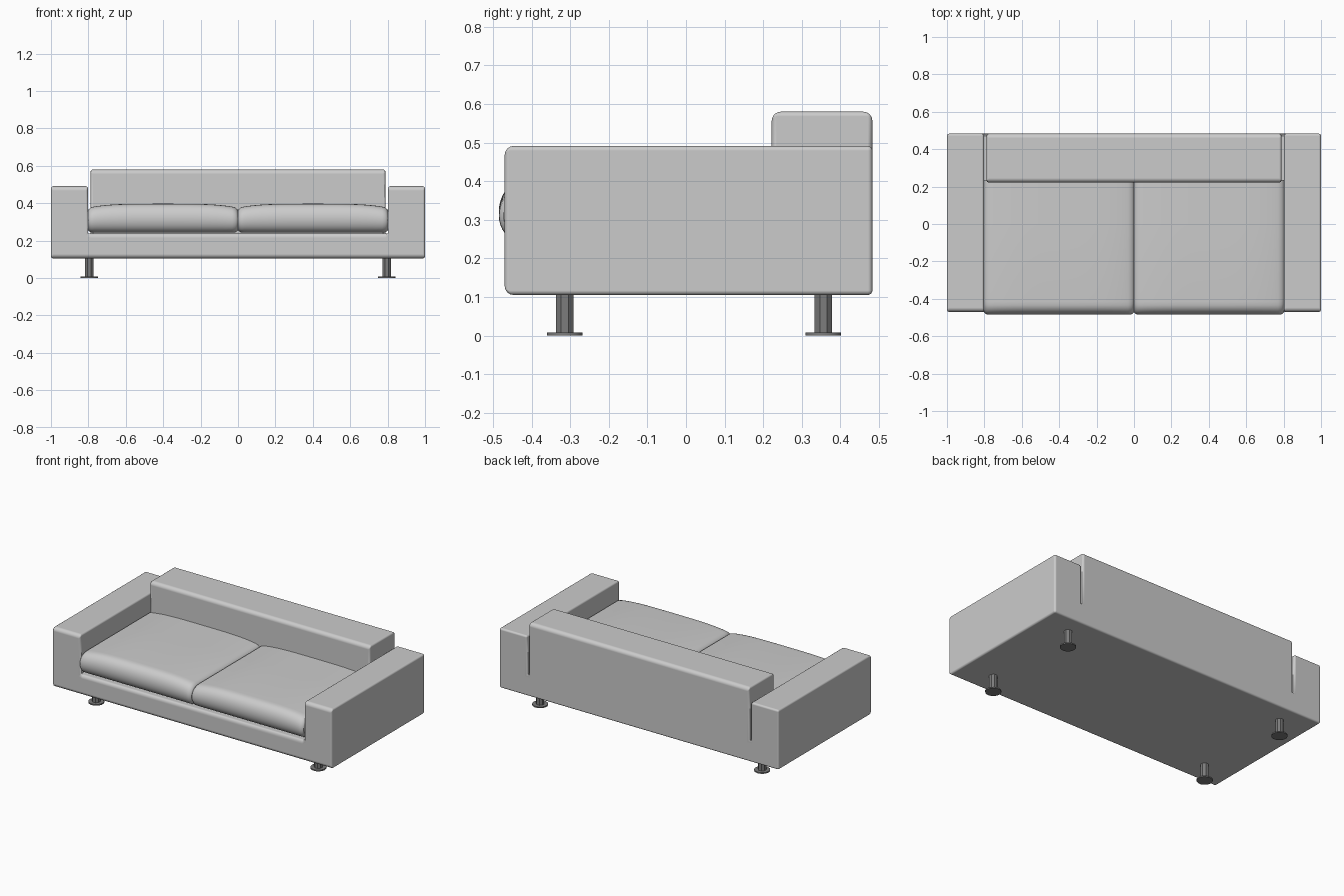
import bpy, bmesh, math

cube = bpy.data.objects.get("Cube")
if cube:
    bpy.data.objects.remove(cube, do_unlink=True)


def material(name, value):
    m = bpy.data.materials.new(name)
    m.use_nodes = True
    colour = (value, value, value, 1)
    m.diffuse_color = colour
    m.node_tree.nodes["Principled BSDF"].inputs["Base Color"].default_value = colour
    return m


fabric = material("grey fabric", 0.6)
metal = material("dark grey metal", 0.2)


def finish(bm, name, mat, angle=40):
    bmesh.ops.recalc_face_normals(bm, faces=bm.faces[:])
    mesh = bpy.data.meshes.new(name)
    bm.to_mesh(mesh)
    bm.free()
    mesh.materials.append(mat)
    ob = bpy.data.objects.new(name, mesh)
    bpy.context.collection.objects.link(ob)
    bpy.ops.object.select_all(action='DESELECT')
    ob.select_set(True)
    bpy.context.view_layer.objects.active = ob
    bpy.ops.object.shade_smooth_by_angle(angle=math.radians(angle))
    return ob


def loft(bm, rings):
    """Skin closed rings of points, capping both ends."""
    rows = [[bm.verts.new(p) for p in ring] for ring in rings]
    n = len(rows[0])
    for a, b in zip(rows, rows[1:]):
        for i in range(n):
            j = (i + 1) % n
            bm.faces.new((a[i], a[j], b[j], b[i]))
    bm.faces.new(rows[0])
    bm.faces.new(rows[-1])


# Frame: U-shaped base and arms, with the backrest raised from its floor
FRONT, REST, REAR = -0.47, 0.222, 0.483
LOW, FLOOR, ARM, TOP = 0.105, 0.238, 0.491, 0.58
INNER, REST_X = 0.802, 0.788
half = [(1, LOW), (1, ARM), (INNER, ARM), (INNER, FLOOR), (REST_X, FLOOR)]
outline = half + [(-x, z) for x, z in reversed(half)]
bm = bmesh.new()
loft(bm, [[(x, y, z) for x, z in outline] for y in (FRONT, REST, REAR)])
bmesh.ops.recalc_face_normals(bm, faces=bm.faces[:])
seat = [f for f in bm.faces if f.normal.z > 0.9 and abs(f.calc_center_median().x) < 0.1
        and f.calc_center_median().y > REST]
raised = bmesh.ops.extrude_face_region(bm, geom=seat)
bmesh.ops.delete(bm, geom=seat, context='FACES_ONLY')
for v in raised["geom"]:
    if isinstance(v, bmesh.types.BMVert):
        v.co.z = TOP
bmesh.ops.recalc_face_normals(bm, faces=bm.faces[:])

# Soft outer edges, wider along the front and around the backrest top
weight = bm.edges.layers.float.new("bevel_weight_edge")
for e in bm.edges:
    if len(e.link_faces) == 2 and e.is_convex and e.calc_face_angle() > 0.5:
        a, b = (v.co for v in e.verts)
        across = abs(a.x - b.x) > 0.05
        wide = across and (max(a.y, b.y) < FRONT + 0.01 and a.z != FLOOR
                           or a.z > ARM + 0.01 and b.z > ARM + 0.01)
        e[weight] = 1.0 if wide else 0.5
frame = finish(bm, "sofa_frame", fabric)
bevel = frame.modifiers.new("soft_edges", 'BEVEL')
bevel.limit_method = 'WEIGHT'
bevel.width = 0.024
bevel.segments = 4
bevel.use_clamp_overlap = False
bevel.harden_normals = True


# Seat cushions: rounded nose, crowned top and softened ends
def cushion(name, centre):
    base, height, nose, length = 0.243, 0.133, -0.415, 0.4
    steps = 16
    arc = []
    for i in range(steps + 1):
        t = math.pi * (i / steps - 0.5)
        arc.append((nose - 0.07 * math.cos(t) ** 0.8, 0.5 + 0.5 * math.sin(t)))
    profile = [(0.235, 0)] + arc + [(0, 1), (0.235, 1)]
    stations = []
    for i in range(25):
        u = -math.cos(math.pi * i / 24)
        crown = 1 + 0.16 * (1 - abs(u) ** 4)
        inset = 0.012 * max(0, (abs(u) - 0.95) / 0.05) ** 2
        ring = []
        for y, h in profile:
            z = base + inset + h * (height * crown - 2 * inset)
            ring.append((centre + u * length, y + (inset if y < nose else 0), z))
        stations.append(ring)
    bm = bmesh.new()
    loft(bm, stations)
    finish(bm, name, fabric)


cushion("left_seat_cushion", 0.401)
cushion("right_seat_cushion", -0.401)


# Legs: faceted post on a round foot plate
def disc(bm, x, y, low, high, radius, sides):
    rings = []
    for z in (low, high):
        rings.append([(x + radius * math.cos(math.tau * (i + 0.5) / sides),
                       y + radius * math.sin(math.tau * (i + 0.5) / sides), z)
                      for i in range(sides)])
    loft(bm, rings)


for side, x in (("left", 0.795), ("right", -0.795)):
    for end, y in (("front", -0.314), ("back", 0.356)):
        bm = bmesh.new()
        disc(bm, x, y, 0.008, LOW + 0.01, 0.0245, 8)
        disc(bm, x, y, 0, 0.008, 0.047, 16)
        finish(bm, f"{end}_{side}_leg", metal, 30)
